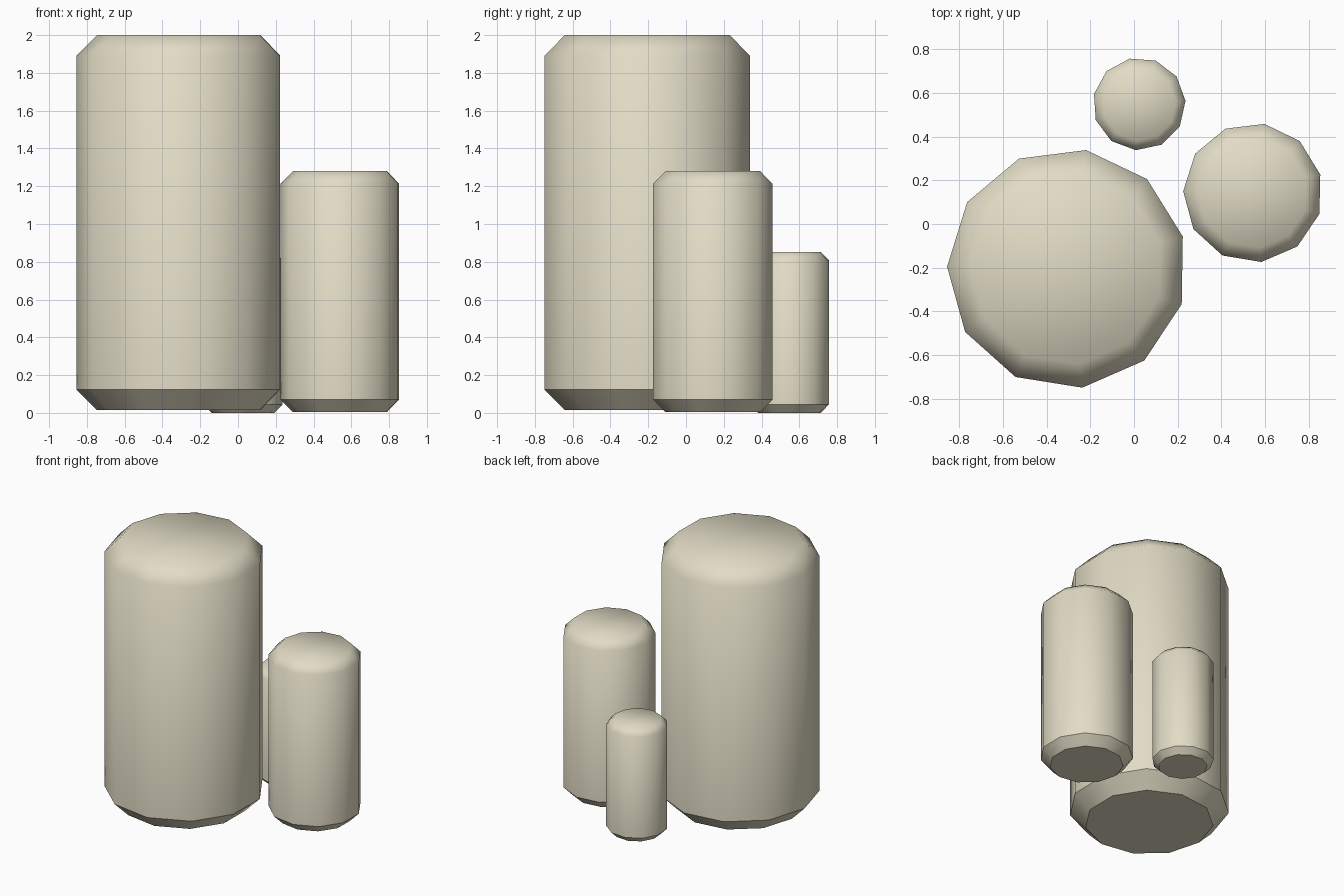
import bpy, bmesh, math

if "Cube" in bpy.data.objects:
    bpy.data.objects.remove(bpy.data.objects["Cube"])

SIDES = 11

wax = bpy.data.materials.new("cream_wax")
wax.diffuse_color = (0.76, 0.715, 0.56, 1.0)
wax.use_nodes = True
wax.node_tree.nodes["Principled BSDF"].inputs["Base Color"].default_value = wax.diffuse_color


def pillar(name, x, y, radius, bottom, top, bevel, angle):
    """Eleven-sided pillar with chamfered ends: soft top, crisp base."""
    profile = [(radius - bevel, bottom), (radius, bottom + bevel),
               (radius, top - bevel), (radius - bevel, top)]
    bm = bmesh.new()
    rings = []
    for r, z in profile:
        ring = []
        for i in range(SIDES):
            a = math.radians(angle) + math.tau * i / SIDES
            ring.append(bm.verts.new((r * math.cos(a), r * math.sin(a), z)))
        rings.append(ring)
    # side walls and chamfers
    for low, high in zip(rings, rings[1:]):
        for i in range(SIDES):
            j = (i + 1) % SIDES
            bm.faces.new((low[i], low[j], high[j], high[i]))
    # end caps
    bm.faces.new(rings[0][::-1])
    bm.faces.new(rings[-1])
    for face in bm.faces:
        face.smooth = True
    # crisp edges around the base
    for ring in rings[:2]:
        for i in range(SIDES):
            bm.edges.get((ring[i], ring[(i + 1) % SIDES])).smooth = False
    mesh = bpy.data.meshes.new(name)
    bm.to_mesh(mesh)
    bm.free()
    mesh.materials.append(wax)
    obj = bpy.data.objects.new(name, mesh)
    obj.location = (x, y, 0)
    bpy.context.collection.objects.link(obj)


pillar("large_pillar", -0.306, -0.204, 0.549, 0.015, 2.0, 0.108, 179.1)
pillar("medium_pillar", 0.544, 0.143, 0.319, 0.004, 1.28, 0.066, 178.7)
pillar("small_pillar", 0.024, 0.549, 0.212, 0.0, 0.853, 0.044, 167.5)
